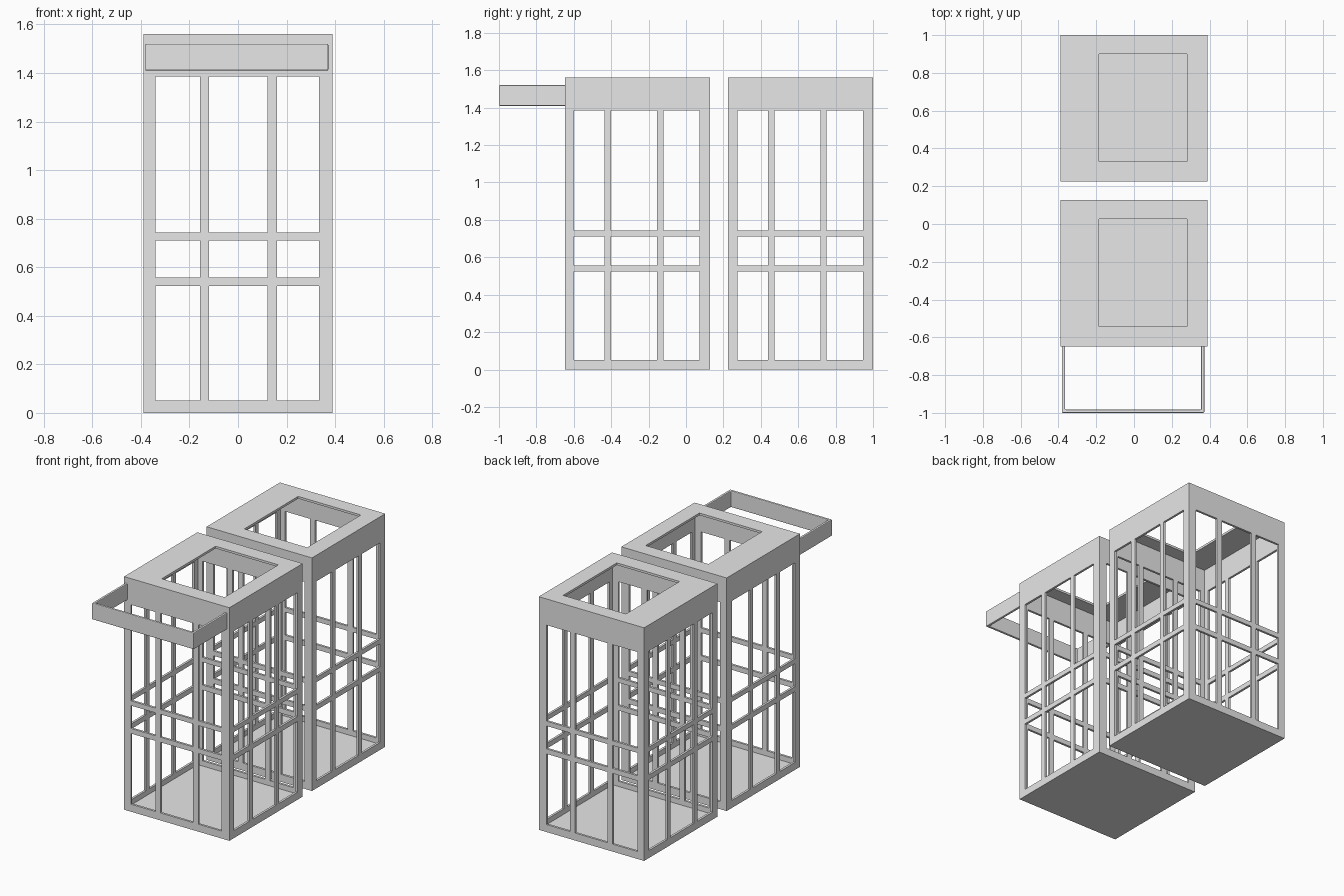
import bpy
import bmesh
from mathutils import Vector

cube = bpy.data.objects.get("Cube")
if cube:
    bpy.data.objects.remove(cube, do_unlink=True)

grey = bpy.data.materials.new("plain_grey")
grey.use_nodes = True
grey.diffuse_color = (0.8, 0.8, 0.8, 1)
grey.node_tree.nodes["Principled BSDF"].inputs["Base Color"].default_value = grey.diffuse_color

X, Y, Z = Vector((1, 0, 0)), Vector((0, 1, 0)), Vector((0, 0, 1))
THICK = 0.015
HEIGHT = 1.56
HALF = 0.39
DEPTH = 0.775


def finish(name, bm):
    mesh = bpy.data.meshes.new(name)
    bm.to_mesh(mesh)
    bm.free()
    mesh.materials.append(grey)
    obj = bpy.data.objects.new(name, mesh)
    bpy.context.collection.objects.link(obj)
    return obj


def panel(name, origin, u_dir, v_dir, us, vs, side, holes=True):
    """Flat panel on a grid of cuts; cells with odd indices are open."""
    bm = bmesh.new()
    grid = [[bm.verts.new(origin + u_dir * u + v_dir * v) for v in vs] for u in us]
    for i in range(len(us) - 1):
        for j in range(len(vs) - 1):
            if holes and i % 2 and j % 2:
                continue
            bm.faces.new((grid[i][j], grid[i + 1][j], grid[i + 1][j + 1], grid[i][j + 1]))
    loose = [v for v in bm.verts if not v.link_faces]
    bmesh.ops.delete(bm, geom=loose, context='VERTS')
    obj = finish(name, bm)
    solid = obj.modifiers.new("thickness", 'SOLIDIFY')
    solid.thickness = THICK
    solid.offset = side


# Cuts shared by all walls: posts, bars and rails lie between the openings
wall_x = [-HALF, -0.34, -0.157, -0.12, 0.122, 0.16, 0.333, HALF]
wall_y = [0, 0.05, 0.213, 0.248, 0.494, 0.527, 0.721, DEPTH]
wall_z = [0, 0.05, 0.523, 0.557, 0.71, 0.742, 1.385, HEIGHT]
roof_x = [-HALF, -0.185, 0.28, HALF]
roof_y = [0, 0.106, 0.675, DEPTH]

# Two identical cages, one behind the other
for label, y in (("front_cage", -0.648), ("rear_cage", 0.225)):
    base = Y * y
    panel(label + "_front_wall", base, X, Z, wall_x, wall_z, -1)
    panel(label + "_back_wall", base + Y * DEPTH, X, Z, wall_x, wall_z, 1)
    panel(label + "_left_wall", base + X * HALF, Y, Z, wall_y, wall_z, -1)
    panel(label + "_right_wall", base - X * HALF, Y, Z, wall_y, wall_z, 1)
    panel(label + "_roof", base + Z * HEIGHT, X, Y, roof_x, roof_y, -1)
    panel(label + "_floor", base, X, Y, [-HALF, HALF], [0, DEPTH], 1, False)

# Open U-shaped canopy frame with lightly bevelled edges
x0, x1, y0, y1, t = -0.382, 0.372, -1.0, -0.64, 0.017
outline = [(x0, y1), (x0, y0), (x1, y0), (x1, y1),
           (x1 - t, y1), (x1 - t, y0 + t), (x0 + t, y0 + t), (x0 + t, y1)]
bm = bmesh.new()
face = bm.faces.new([bm.verts.new((x, y, 1.41)) for x, y in outline])
top = bmesh.ops.extrude_face_region(bm, geom=[face])
bmesh.ops.translate(bm, vec=Z * 0.11,
                    verts=[g for g in top["geom"] if isinstance(g, bmesh.types.BMVert)])
bmesh.ops.recalc_face_normals(bm, faces=bm.faces)
canopy = finish("canopy_frame", bm)
bevel = canopy.modifiers.new("edges", 'BEVEL')
bevel.width = 0.005
bevel.segments = 2
